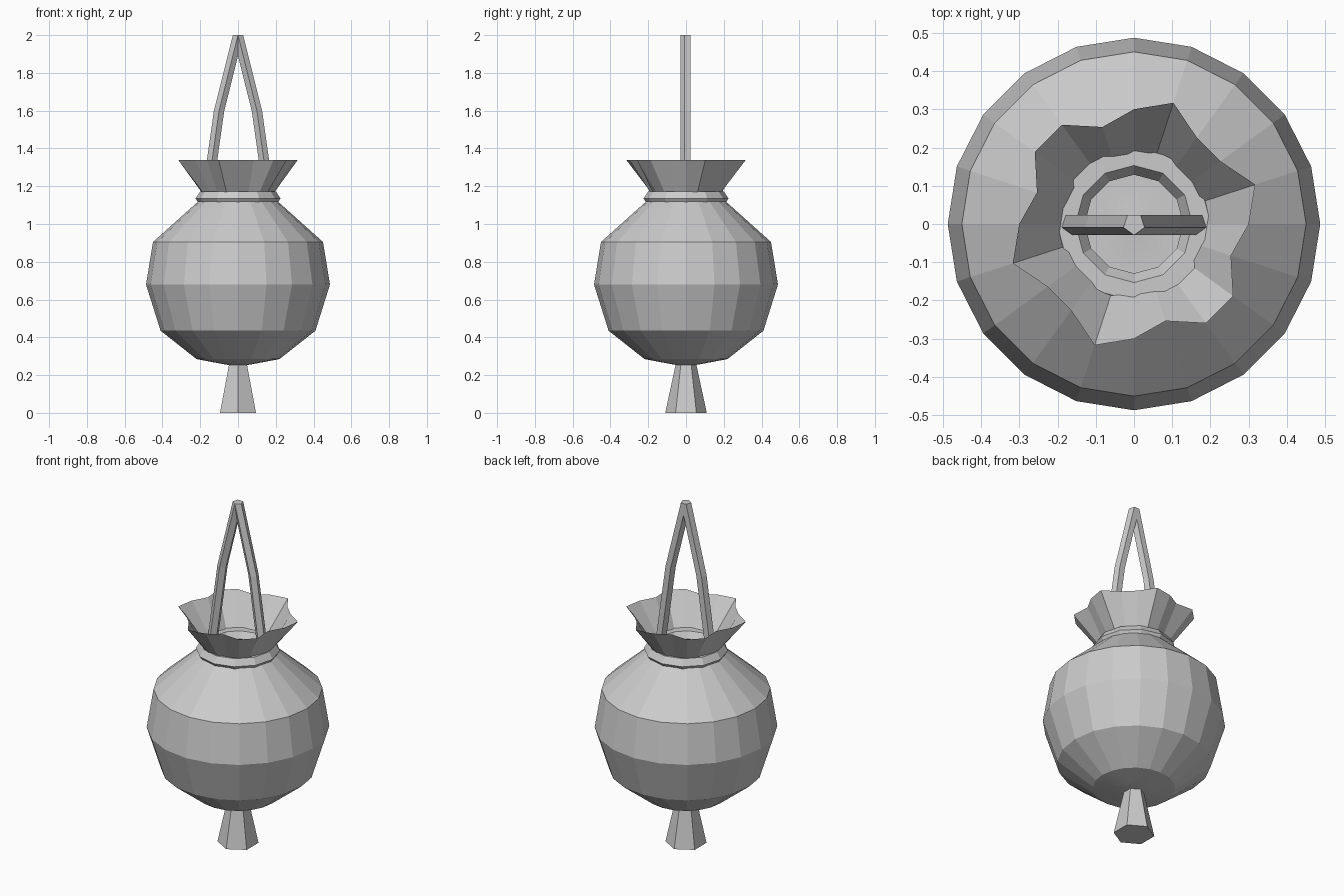
import bpy
import math

if "Cube" in bpy.data.objects:
    bpy.data.objects.remove(bpy.data.objects["Cube"])

grey = bpy.data.materials.new("plain grey")
grey.diffuse_color = (0.6, 0.6, 0.6, 1)
grey.use_nodes = True
grey.node_tree.nodes["Principled BSDF"].inputs["Base Color"].default_value = grey.diffuse_color


def loft(name, rings, close_ends=False, loop=False):
    """Skin a list of equal-length point rings into one object."""
    n = len(rings[0])
    verts = [p for ring in rings for p in ring]
    faces = []
    last = len(rings) if loop else len(rings) - 1
    for i in range(last):
        a, b = i * n, ((i + 1) % len(rings)) * n
        for k in range(n):
            j = (k + 1) % n
            faces.append((a + k, a + j, b + j, b + k))
    if close_ends:
        faces.append(tuple(reversed(range(n))))
        faces.append(tuple(range(len(verts) - n, len(verts))))
    mesh = bpy.data.meshes.new(name)
    mesh.from_pydata(verts, [], faces)
    mesh.materials.append(grey)
    obj = bpy.data.objects.new(name, mesh)
    bpy.context.collection.objects.link(obj)
    return obj


def circle(r, z, n, start=0.0, cx=0.0):
    """Horizontal ring; r may be a number or a function of the angle."""
    pts = []
    for k in range(n):
        t = start + 2 * math.pi * k / n
        rad = r(t) if callable(r) else r
        pts.append((cx + rad * math.cos(t), rad * math.sin(t), z))
    return pts


# round pouch body, with shallow smooth caps at both ends
profile = [(0.03, 0.25), (0.11, 0.264), (0.22, 0.285), (0.41, 0.435),
           (0.487, 0.68), (0.45, 0.905), (0.21, 1.12), (0.12, 1.11), (0.03, 1.125)]
body = loft("pouch_body", [circle(r, z, 20) for r, z in profile], close_ends=True)
for f in body.data.polygons:
    if f.center.z < 0.28 or f.center.z > 1.1:
        f.use_smooth = True

# tie ring around the neck: six-sided section, twelve segments
section = [(0.177 + 0.048 * math.cos(a), 1.135 + 0.042 * math.sin(a))
           for a in (math.pi * k / 3 for k in range(6))]
loft("neck_ring", [circle(r, z, 12) for r, z in section], loop=True)

# wavy gathered collar
loft("ruffled_collar", [
    circle(0.165, 1.13, 20),
    circle(lambda t: 0.30 + 0.035 * math.sin(6 * t), 1.34, 20)])

# two five-sided handle straps meeting at the top
for side, label in ((-1, "left"), (1, "right")):
    path = [(0.167, 1.13), (0.10, 1.6), (0.0, 2.0)]
    loft(label + "_handle_strap",
         [circle(0.029, z, 5, -math.pi / 2, side * x) for x, z in path], close_ends=True)

# hanging tassel
loft("tassel", [circle(0.11, 0, 6, math.pi / 2), circle(0.055, 0.255, 6, math.pi / 2)],
     close_ends=True)
